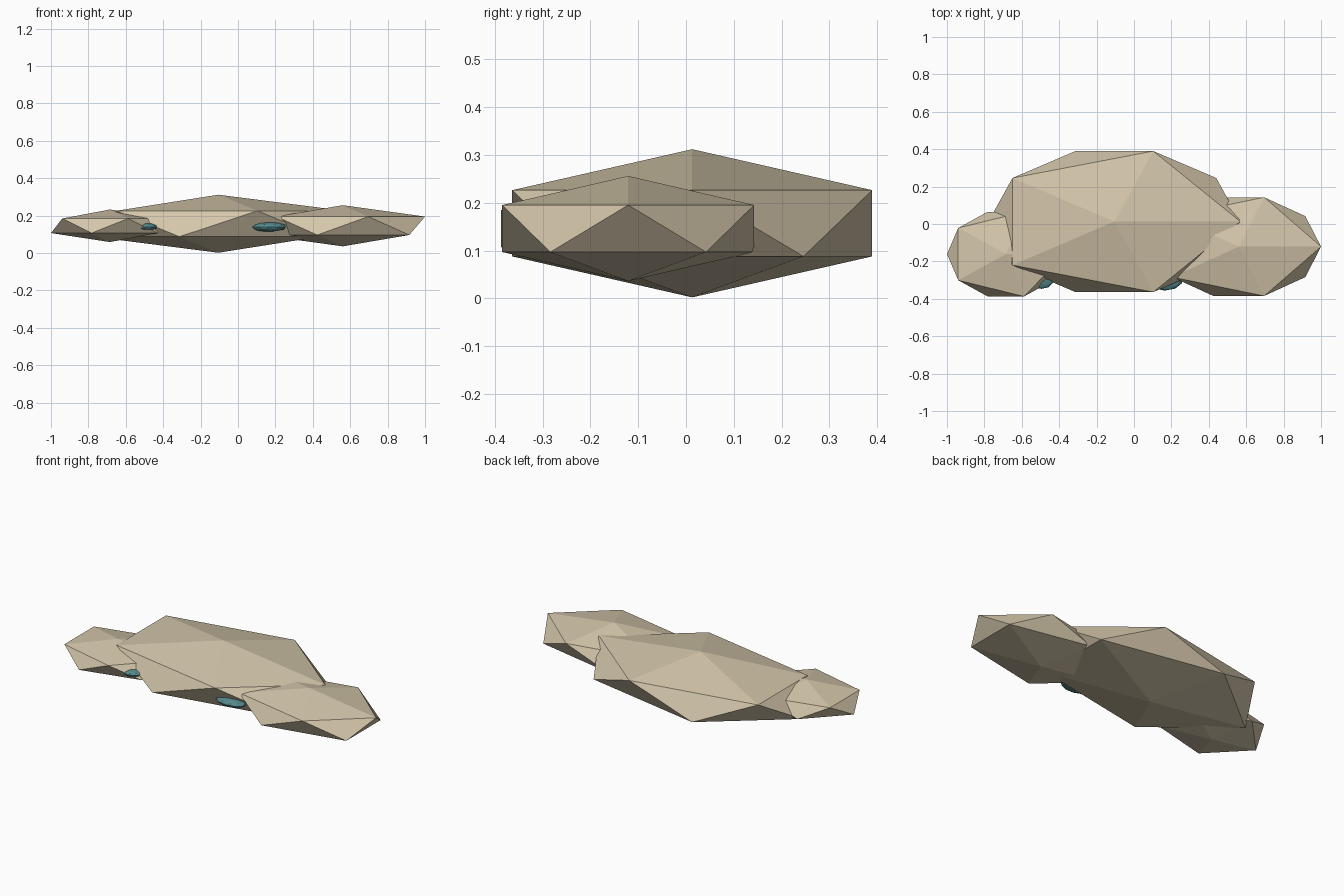
import bpy

cube = bpy.data.objects.get("Cube")
if cube:
    bpy.data.objects.remove(cube, do_unlink=True)


def make_material(name, rgb):
    mat = bpy.data.materials.new(name)
    mat.use_nodes = True
    mat.diffuse_color = (*rgb, 1)
    mat.node_tree.nodes["Principled BSDF"].inputs["Base Color"].default_value = (*rgb, 1)
    return mat


def add_blob(name, center, radii, detail, mat):
    """Squashed, flat-faced icosphere."""
    bpy.ops.mesh.primitive_ico_sphere_add(subdivisions=detail, radius=1, location=center)
    blob = bpy.context.object
    blob.name = name
    blob.scale = radii
    bpy.ops.object.transform_apply(location=False, rotation=False, scale=True)
    blob.data.materials.append(mat)
    return blob


sand = make_material("sand stone", (0.65, 0.56, 0.40))
teal = make_material("teal moss", (0.09, 0.25, 0.26))

# Flat overlapping stones
add_blob("main_stone", (-0.105, 0.013, 0.157), (0.753, 0.443, 0.155), 1, sand)
add_blob("left_stone", (0.56, -0.121, 0.146), (0.492, 0.31, 0.11), 1, sand)
add_blob("right_stone", (-0.685, -0.161, 0.146), (0.352, 0.266, 0.087), 1, sand)

# Small tufts tucked against the front edges
add_blob("left_tuft", (0.165, -0.3, 0.14), (0.095, 0.056, 0.026), 2, teal)
add_blob("right_tuft", (-0.495, -0.3, 0.14), (0.065, 0.047, 0.02), 2, teal)
